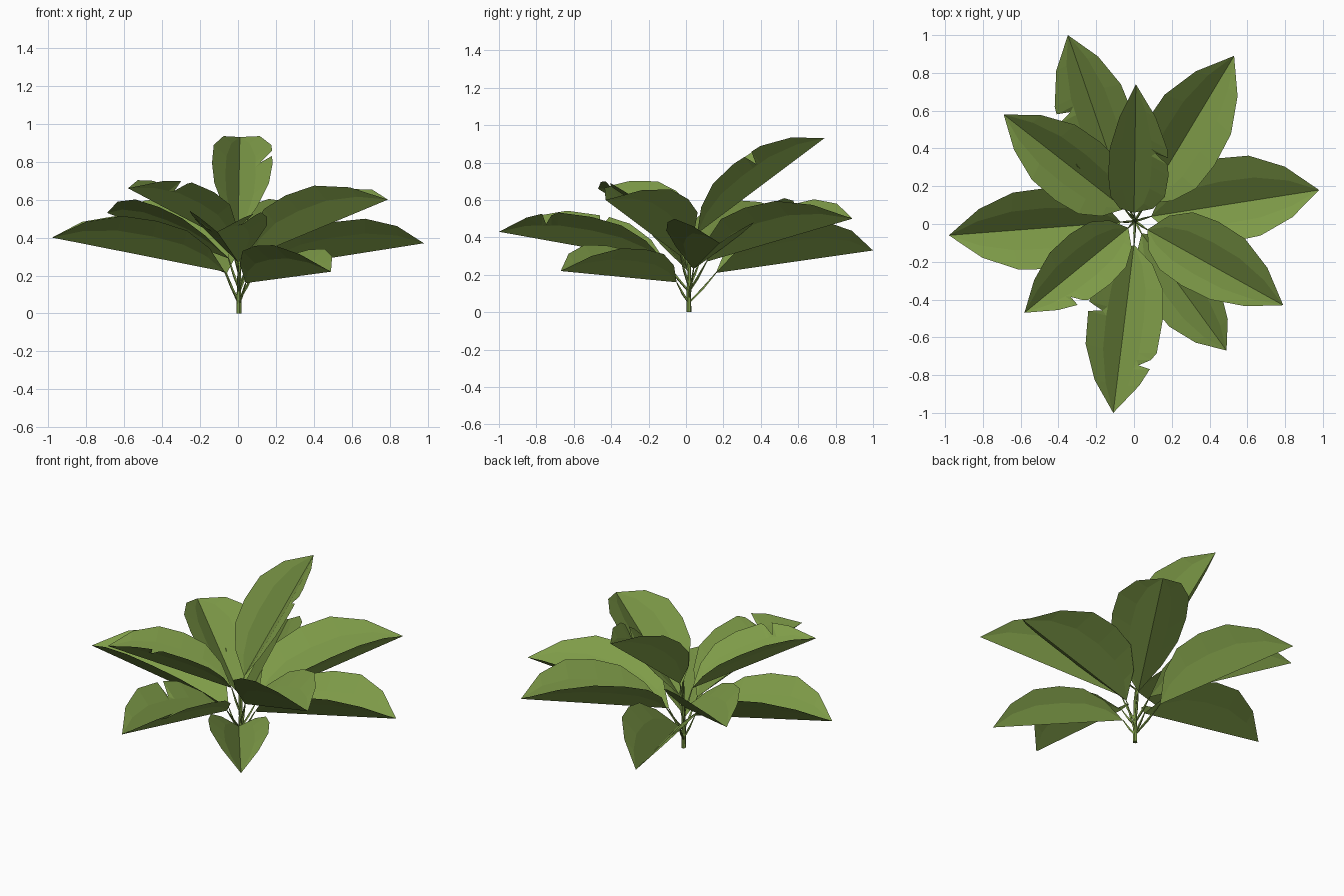
import bpy, bmesh, math
from mathutils import Vector

if "Cube" in bpy.data.objects:
    bpy.data.objects.remove(bpy.data.objects["Cube"])

green = bpy.data.materials.new("leaf_green")
green.diffuse_color = (0.21, 0.33, 0.065, 1)
green.use_nodes = True
green.node_tree.nodes["Principled BSDF"].inputs["Base Color"].default_value = green.diffuse_color


def add_object(name, bm):
    mesh = bpy.data.meshes.new(name)
    bm.to_mesh(mesh)
    bm.free()
    mesh.materials.append(green)
    ob = bpy.data.objects.new(name, mesh)
    bpy.context.collection.objects.link(ob)
    return ob


def tube(name, path, radii, sides):
    """Tapered tube with flat sides along a path."""
    bm = bmesh.new()
    rings = []
    for i, p in enumerate(path):
        d = (path[min(i + 1, len(path) - 1)] - path[max(i - 1, 0)]).normalized()
        a = d.cross(Vector((0.3, 1, 0.1))).normalized()
        b = d.cross(a)
        rings.append([bm.verts.new(p + radii[i] * (a * math.cos(t) + b * math.sin(t)))
                      for t in (2 * math.pi * k / sides for k in range(sides))])
    for r0, r1 in zip(rings, rings[1:]):
        for k in range(sides):
            j = (k + 1) % sides
            bm.faces.new((r0[k], r0[j], r1[j], r1[k]))
    bm.faces.new(rings[0][::-1])
    bm.faces.new(rings[-1])
    return add_object(name, bm)


# half-leaf outline: position along the midrib, share of full width
OUTLINE = [(0, 0), (0.12, 0.55), (0.27, 0.9), (0.45, 1), (0.65, 0.95), (0.84, 0.6), (1, 0)]


def width_at(t):
    for (t0, w0), (t1, w1) in zip(OUTLINE, OUTLINE[1:]):
        if t <= t1:
            return w0 + (w1 - w0) * (t - t0) / (t1 - t0)
    return 0


def leaf(name, base, tip, left, right, tears):
    """Leaf folded upward along a straight midrib; left/right = (spread, rise)."""
    base, tip = Vector(base), Vector(tip)
    d = (tip - base).normalized()
    side = Vector((0, 0, 1)).cross(d).normalized()
    up = d.cross(side)
    bm = bmesh.new()
    for sign, (spread, rise), tear in ((1, left, tears[0]), (-1, right, tears[1])):
        cols = [(t, w) for t, w in OUTLINE]
        if tear:  # narrow torn slit in the edge
            w = width_at(tear)
            cols = [c for c in cols if abs(c[0] - tear) > 0.045]
            cols += [(tear - 0.03, w), (tear, w * 0.62), (tear + 0.025, w)]
            cols.sort()
        offset = side * sign * spread + up * rise
        rows = []
        for t, w in cols:
            p = base.lerp(tip, t)
            wm = width_at(t)
            rows.append([bm.verts.new(p),
                         bm.verts.new(p + offset * wm * 0.5 + up * 0.012 * wm),
                         bm.verts.new(p + offset * w)])
        for a, b in zip(rows, rows[1:]):
            for k in range(2):
                f = (a[k], b[k], b[k + 1], a[k + 1])
                bm.faces.new(f if sign > 0 else f[::-1])
    bmesh.ops.remove_doubles(bm, verts=bm.verts, dist=0.0005)
    bmesh.ops.triangulate(bm, faces=bm.faces)
    return add_object(name, bm)


# base, tip, left wing, right wing, tear positions
LEAVES = [
    ((-0.06, 0.16, 0.21), (-0.35, 1.00, 0.33), (0.20, 0.20), (0.19, 0.21), (0.58, 0)),
    ((0.06, 0.11, 0.27), (0.53, 0.89, 0.50), (0.22, 0.20), (0.21, 0.19), (0, 0)),
    ((0.09, 0.04, 0.23), (0.98, 0.18, 0.37), (0.25, 0.17), (0.20, 0.19), (0, 0)),
    ((0.07, -0.03, 0.30), (0.79, -0.43, 0.60), (0.22, 0.18), (0.17, 0.20), (0, 0)),
    ((0.04, -0.05, 0.16), (0.49, -0.67, 0.22), (0.17, 0.15), (0.18, 0.17), (0, 0)),
    ((0.00, -0.11, 0.27), (-0.11, -1.0, 0.43), (0.20, 0.17), (0.20, 0.18), (0.72, 0.43)),
    ((-0.03, -0.02, 0.37), (-0.58, -0.47, 0.66), (0.17, 0.15), (0.17, 0.16), (0.70, 0)),
    ((-0.07, 0.01, 0.22), (-0.98, -0.06, 0.40), (0.22, 0.19), (0.21, 0.19), (0, 0)),
    ((-0.05, 0.08, 0.29), (-0.69, 0.58, 0.53), (0.19, 0.17), (0.20, 0.18), (0, 0)),
    ((0.00, 0.06, 0.42), (0.01, 0.74, 0.93), (0.14, 0.18), (0.18, 0.18), (0, 0.56)),
]
# tears above are listed left, right as seen from the stem

# main stem
tube("stem", [Vector((0.005, 0.015, 0)), Vector((0.005, 0.015, 0.12)),
              Vector((0.008, 0.018, 0.26)), Vector((0.0, 0.03, 0.42))],
     [0.014, 0.012, 0.009, 0.005], 6)

# leaves, each with its own thin stalk
for i, (base, tip, left, right, tears) in enumerate(LEAVES, 1):
    leaf(f"leaf_{i}", base, tip, left, right, tears)
    b = Vector(base)
    start = Vector((0.005, 0.015, max(0.05, b.z - 0.16)))
    tube(f"leaf_stalk_{i}", [start, start.lerp(b, 0.5) - Vector((0, 0, 0.006)), b],
         [0.006, 0.007, 0.003], 4)
